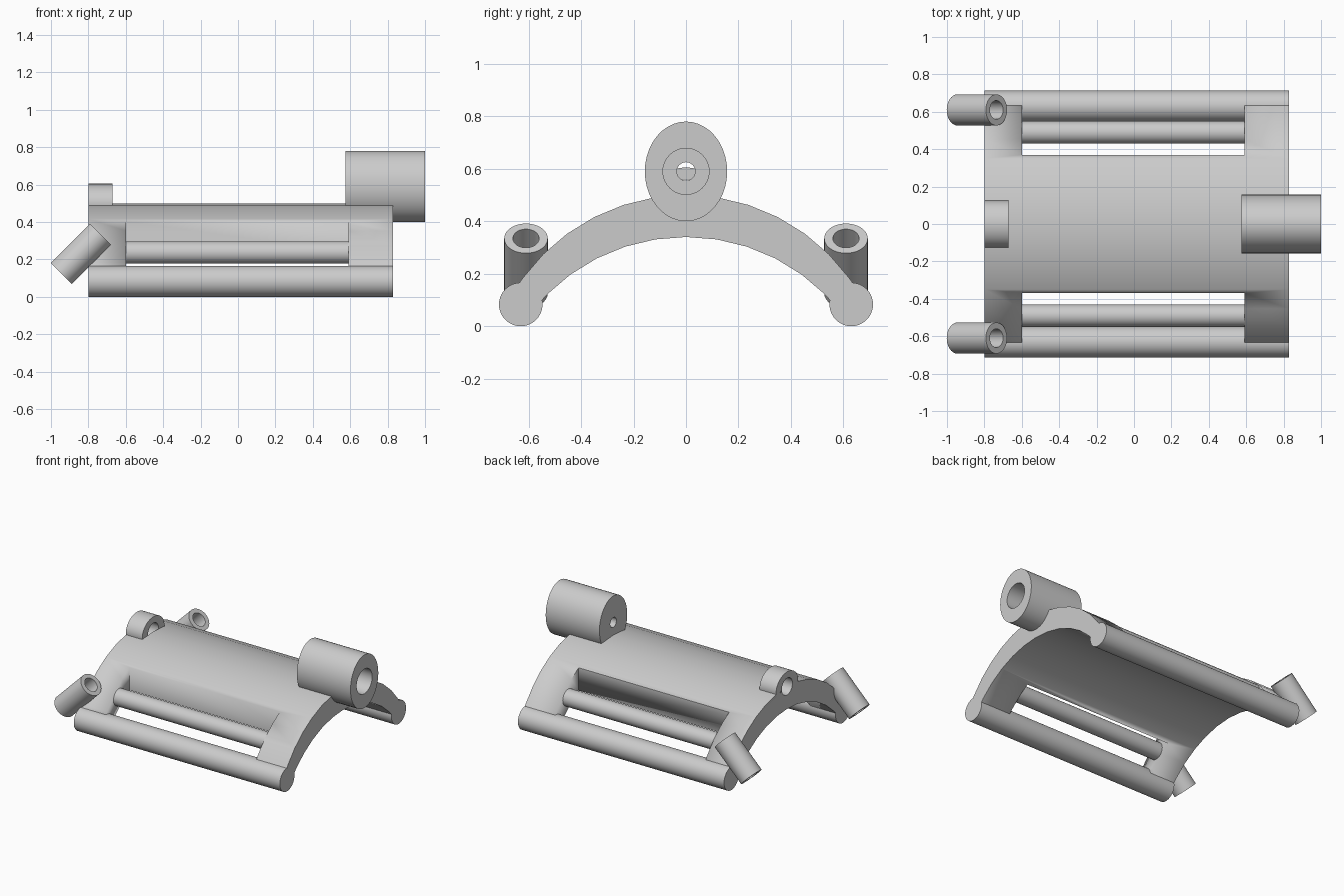
import bpy, bmesh, math
from mathutils import Matrix

if "Cube" in bpy.data.objects:
    bpy.data.objects.remove(bpy.data.objects["Cube"])

grey = bpy.data.materials.new("light_grey")
grey.diffuse_color = (0.6, 0.6, 0.6, 1)
grey.use_nodes = True
grey.node_tree.nodes["Principled BSDF"].inputs["Base Color"].default_value = grey.diffuse_color


def finish(name, bm, matrix=None, smooth=30):
    bmesh.ops.recalc_face_normals(bm, faces=bm.faces)
    if matrix:
        bm.transform(matrix)
    me = bpy.data.meshes.new(name)
    bm.to_mesh(me)
    bm.free()
    ob = bpy.data.objects.new(name, me)
    bpy.context.collection.objects.link(ob)
    me.materials.append(grey)
    bpy.ops.object.select_all(action='DESELECT')
    ob.select_set(True)
    bpy.context.view_layer.objects.active = ob
    bpy.ops.object.shade_smooth_by_angle(angle=math.radians(smooth))
    return ob


def turned(name, rings, matrix, closed=False, n=40):
    """Loft elliptical rings (x, ry, rz) along X; closed loops make hollow parts."""
    bm = bmesh.new()
    loops = []
    for x, ry, rz in rings:
        loops.append([bm.verts.new((x, ry * math.sin(2 * math.pi * i / n),
                                    rz * math.cos(2 * math.pi * i / n))) for i in range(n)])
    pairs = list(zip(loops, loops[1:]))
    if closed:
        pairs.append((loops[-1], loops[0]))
    else:
        bm.faces.new(loops[0])
        bm.faces.new(loops[-1])
    for a, b in pairs:
        for i in range(n):
            j = (i + 1) % n
            bm.faces.new((a[i], a[j], b[j], b[i]))
    return finish(name, bm, matrix)


def rod(name, x0, x1, r, y, z):
    return turned(name, [(x0, r, r), (x1, r, r)], Matrix.Translation((0, y, z)))


def cut(target, cutter):
    mod = target.modifiers.new("cut", 'BOOLEAN')
    mod.operation = 'DIFFERENCE'
    mod.solver = 'EXACT'
    mod.object = cutter
    cutter.hide_render = True
    cutter.hide_set(True)


# Arched shell: cross-section between two offset arcs, extruded along X
X0, X1 = -0.80, 0.83
outer_angles = [-57] + list(range(-54, 55, 9)) + [57]
inner_angles = [53] + list(range(45, -46, -9)) + [-53]
section = [(0.77 * math.sin(math.radians(a)), 0.77 * math.cos(math.radians(a)) - 0.27)
           for a in outer_angles]
section += [(0.75 * math.sin(math.radians(a)), 0.75 * math.cos(math.radians(a)) - 0.41)
            for a in inner_angles]
bm = bmesh.new()
face = bm.faces.new([bm.verts.new((X0, y, z)) for y, z in section])
ext = bmesh.ops.extrude_face_region(bm, geom=[face])
bmesh.ops.translate(bm, vec=(X1 - X0, 0, 0),
                    verts=[v for v in ext["geom"] if isinstance(v, bmesh.types.BMVert)])
shell = finish("arched_shell", bm)

# Side slots, edge rods, slot bars and angled tubes on both sides
tilt = Matrix.Rotation(math.radians(-45), 4, 'Y')
for side, s in (("front", -1), ("back", 1)):
    bm = bmesh.new()
    bmesh.ops.create_cube(bm, size=1, matrix=Matrix.Translation((-0.005, s * 0.585, 0.4))
                          @ Matrix.Diagonal((1.19, 0.43, 1.2, 1)))
    cut(shell, finish(side + "_slot_cutter", bm))
    rod(side + "_edge_rod", X0, X1, 0.083, s * 0.63, 0.083)
    rod(side + "_slot_bar", -0.62, 0.61, 0.06, s * 0.49, 0.237)
    turned(side + "_angled_tube",
           [(-0.148, 0.083, 0.08), (0.148, 0.083, 0.08), (0.148, 0.05, 0.05), (-0.148, 0.05, 0.05)],
           Matrix.Translation((-0.84, s * 0.61, 0.23)) @ tilt, closed=True)

# Large socket with counterbore and small through hole
turned("socket",
       [(0.575, 0.157, 0.19), (1.0, 0.157, 0.19), (1.0, 0.088, 0.088),
        (0.70, 0.088, 0.088), (0.70, 0.035, 0.035), (0.575, 0.035, 0.035)],
       Matrix.Translation((0, 0, 0.59)), closed=True)

# Small loop on the opposite end, with its hole continued into the shell
turned("small_loop",
       [(X0, 0.125, 0.105), (-0.67, 0.125, 0.105), (-0.67, 0.06, 0.06), (X0, 0.06, 0.06)],
       Matrix.Translation((0, 0, 0.5)), closed=True)
cut(shell, rod("loop_hole_cutter", -0.9, -0.67, 0.06, 0, 0.5))
